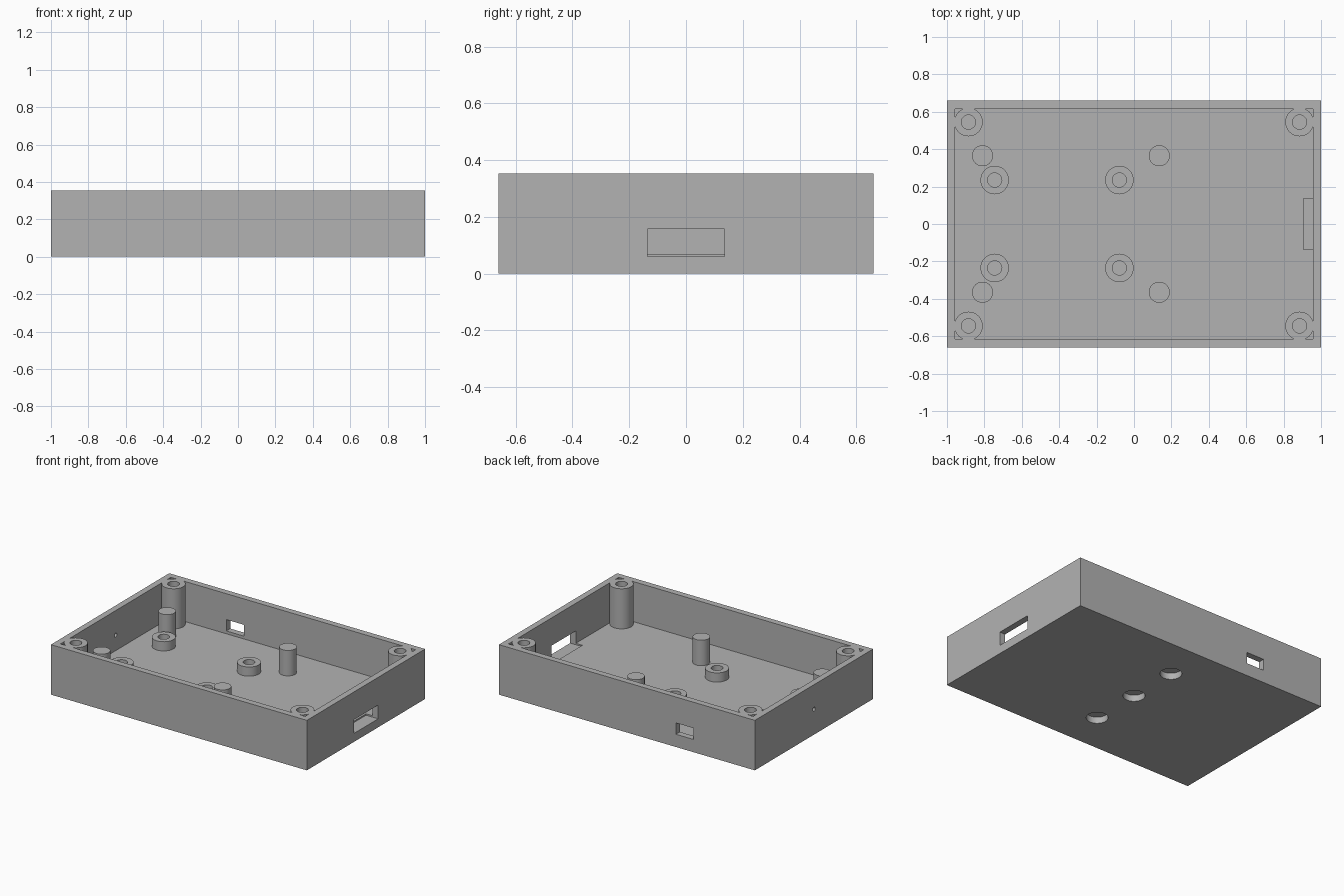
import bpy
import math

if "Cube" in bpy.data.objects:
    bpy.data.objects.remove(bpy.data.objects["Cube"], do_unlink=True)

HEIGHT, FLOOR = 0.353, 0.07
HALF_X, HALF_Y = 1.0, 0.66
WALL = 0.044

grey = bpy.data.materials.new("matte grey")
grey.use_nodes = True
grey.diffuse_color = (0.45, 0.45, 0.45, 1)
grey.node_tree.nodes["Principled BSDF"].inputs["Base Color"].default_value = grey.diffuse_color


def finish(obj, name):
    obj.name = name
    if not obj.data.materials:
        obj.data.materials.append(grey)
    return obj


def box(name, low, high):
    centre = [(a + b) / 2 for a, b in zip(low, high)]
    bpy.ops.mesh.primitive_cube_add(size=1, location=centre)
    obj = bpy.context.object
    obj.scale = [b - a for a, b in zip(low, high)]
    bpy.ops.object.transform_apply(location=True, rotation=True, scale=True)
    return finish(obj, name)


def cylinder(name, x, y, radius, low, high):
    bpy.ops.mesh.primitive_cylinder_add(vertices=48, radius=radius, depth=high - low,
                                        location=(x, y, (low + high) / 2))
    return finish(bpy.context.object, name)


def combine(target, tool, operation):
    """Apply a boolean and remove the tool object."""
    tool.hide_render = True
    mod = target.modifiers.new("boolean", 'BOOLEAN')
    mod.operation, mod.solver, mod.object = operation, 'EXACT', tool
    bpy.context.view_layer.objects.active = target
    bpy.ops.object.modifier_apply(modifier=mod.name)
    bpy.data.objects.remove(tool, do_unlink=True)


def smooth(obj):
    bpy.ops.object.select_all(action='DESELECT')
    obj.select_set(True)
    bpy.context.view_layer.objects.active = obj
    bpy.ops.object.shade_smooth_by_angle(angle=math.radians(30))


# Open tray
tray = box("tray", (-HALF_X, -HALF_Y, 0), (HALF_X, HALF_Y, HEIGHT))
combine(tray, box("cavity", (WALL - HALF_X, WALL - HALF_Y, FLOOR),
                  (HALF_X - WALL, HALF_Y - WALL, 1)), 'DIFFERENCE')

# Corner screw posts, merged flush with the rim
corners = [(sx * 0.885, sy * 0.545) for sx in (-1, 1) for sy in (-1, 1)]
for x, y in corners:
    combine(tray, cylinder("corner_post", x, y, 0.076, FLOOR - 0.02, HEIGHT), 'UNION')
for x, y in corners:
    combine(tray, cylinder("screw_hole", x, y, 0.038, FLOOR, 1), 'DIFFERENCE')

# Port openings in the right and back walls
combine(tray, box("side_port", (0.905, -0.136, 0.06), (1.1, 0.136, 0.157)), 'DIFFERENCE')
combine(tray, box("back_port", (-0.522, 0.58, 0.09), (-0.384, 0.8, 0.17)), 'DIFFERENCE')

# Pinhole in the left-hand end wall
pin = cylinder("pinhole", -1, 0, 0.014, -0.1, 0.1)
pin.rotation_euler.y = math.pi / 2
pin.location.z = 0.18
combine(tray, pin, 'DIFFERENCE')

# Blind round recesses under the floor
for y in (-0.365, 0, 0.365):
    combine(tray, cylinder("recess", 0, y, 0.07, -0.1, 0.045), 'DIFFERENCE')
smooth(tray)

# Board standoffs and solid support pegs
for side, sy in (("front", -1), ("back", 1)):
    for end, standoff_x, peg_x in (("outer", -0.745, -0.81), ("inner", -0.078, 0.135)):
        y = sy * 0.235
        standoff = cylinder(f"{side}_{end}_standoff", standoff_x, y, 0.076, FLOOR - 0.01, 0.135)
        combine(standoff, cylinder("standoff_hole", standoff_x, y, 0.038, FLOOR, 1), 'DIFFERENCE')
        smooth(standoff)
        smooth(cylinder(f"{side}_{end}_peg", peg_x, sy * 0.365, 0.056, FLOOR - 0.01, 0.25))
